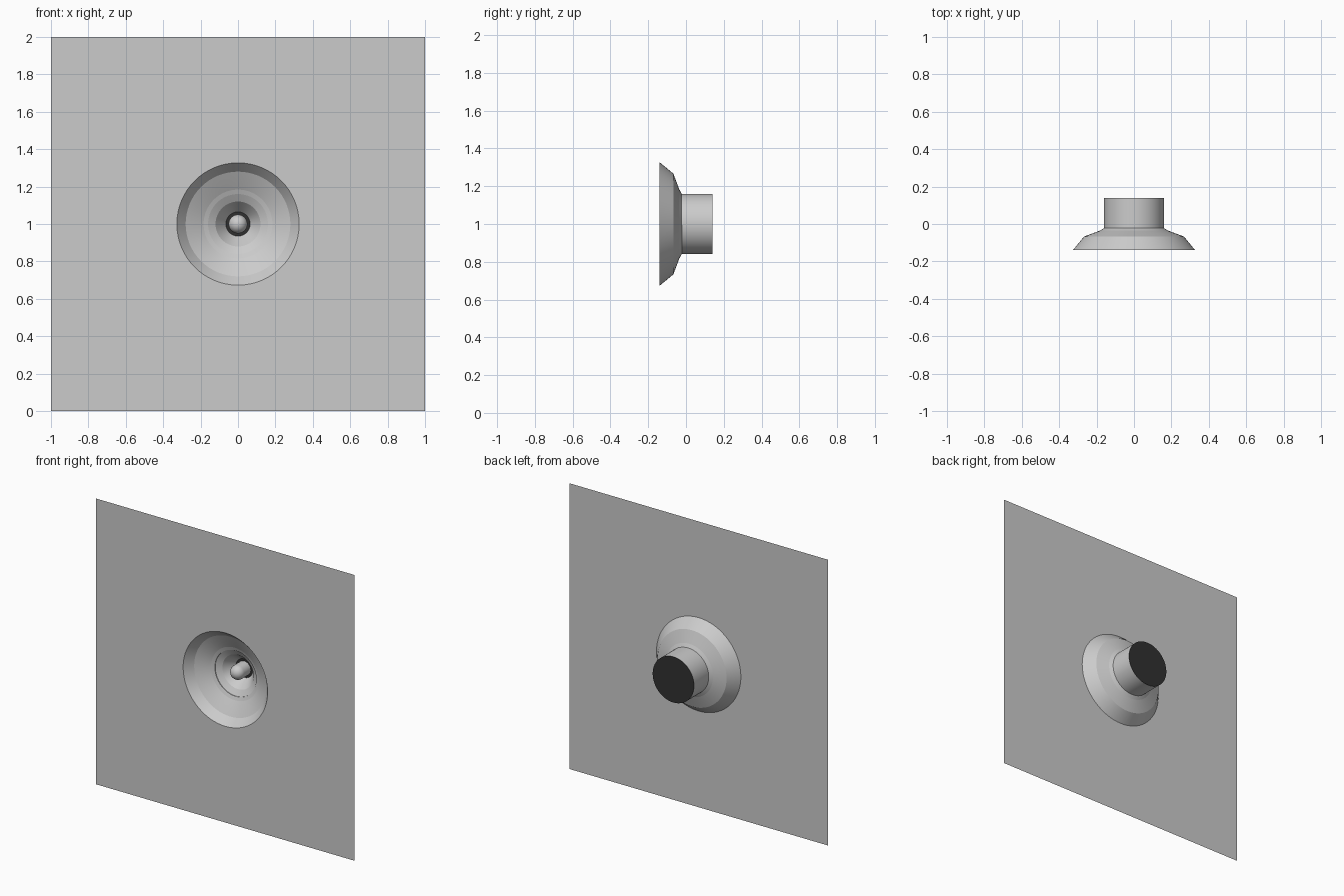
import bpy, bmesh, math

if "Cube" in bpy.data.objects:
    bpy.data.objects.remove(bpy.data.objects["Cube"])

SEG = 64
CZ = 1.0  # height of the speaker axis


def material(name, v):
    m = bpy.data.materials.new(name)
    m.diffuse_color = (v, v, v, 1)
    m.use_nodes = True
    m.node_tree.nodes["Principled BSDF"].inputs["Base Color"].default_value = m.diffuse_color
    return m


grey = material("light grey", 0.6)
dark = material("dark grey", 0.03)


def finish(bm, name, mat):
    me = bpy.data.meshes.new(name)
    bm.to_mesh(me)
    bm.free()
    ob = bpy.data.objects.new(name, me)
    me.materials.append(mat)
    bpy.context.collection.objects.link(ob)
    bpy.context.view_layer.objects.active = ob
    ob.select_set(True)
    bpy.ops.object.shade_smooth_by_angle(angle=math.radians(15))
    ob.select_set(False)
    return ob


def lathe(name, profile, mat):
    """Spin (radius, y) points around the y axis at height CZ."""
    bm = bmesh.new()
    vs = [bm.verts.new((r, y, CZ)) for r, y in profile]
    es = [bm.edges.new(p) for p in zip(vs, vs[1:])]
    bmesh.ops.spin(bm, geom=vs + es, cent=(0, 0, CZ), axis=(0, 1, 0),
                   angle=math.tau, steps=SEG, use_duplicate=False)
    bmesh.ops.remove_doubles(bm, verts=bm.verts, dist=1e-5)
    bmesh.ops.recalc_face_normals(bm, faces=bm.faces)
    return finish(bm, name, mat)


# Baffle: thin square panel with a round opening
bm = bmesh.new()
inner, outer = [], []
for i in range(SEG):
    a = math.tau * i / SEG
    c, s = math.cos(a), math.sin(a)
    k = 1 / max(abs(c), abs(s))
    inner.append(bm.verts.new((0.327 * c, -0.14, CZ + 0.327 * s)))
    outer.append(bm.verts.new((k * c, -0.14, CZ + k * s)))
for i in range(SEG):
    j = (i + 1) % SEG
    bm.faces.new((inner[i], outer[i], outer[j], inner[j]))
bmesh.ops.solidify(bm, geom=bm.faces[:], thickness=0.004)
bmesh.ops.recalc_face_normals(bm, faces=bm.faces)
finish(bm, "baffle_panel", grey)

# Driver body: front cone, basket behind it and magnet can, one closed shell
lathe("speaker_body", [
    (0.065, 0.07), (0.12, 0.0), (0.20, -0.045), (0.28, -0.085), (0.327, -0.14),
    (0.267, -0.067), (0.16, -0.027), (0.16, 0.139)], grey)

# Dark cap on the back of the magnet, dark gap around the plug
lathe("magnet_back_cap", [(0.16, 0.139), (0.16, 0.14), (0, 0.14)], dark)
lathe("voice_coil_gap", [(0.067, 0.068), (0.067, 0.07), (0, 0.07)], dark)

# Phase plug: short post with a domed tip
dome = [(0.05 * math.cos(math.pi / 2 * t / 8), -0.05 * math.sin(math.pi / 2 * t / 8))
        for t in range(9)]
lathe("phase_plug", [(0.05, 0.07)] + dome, grey)
